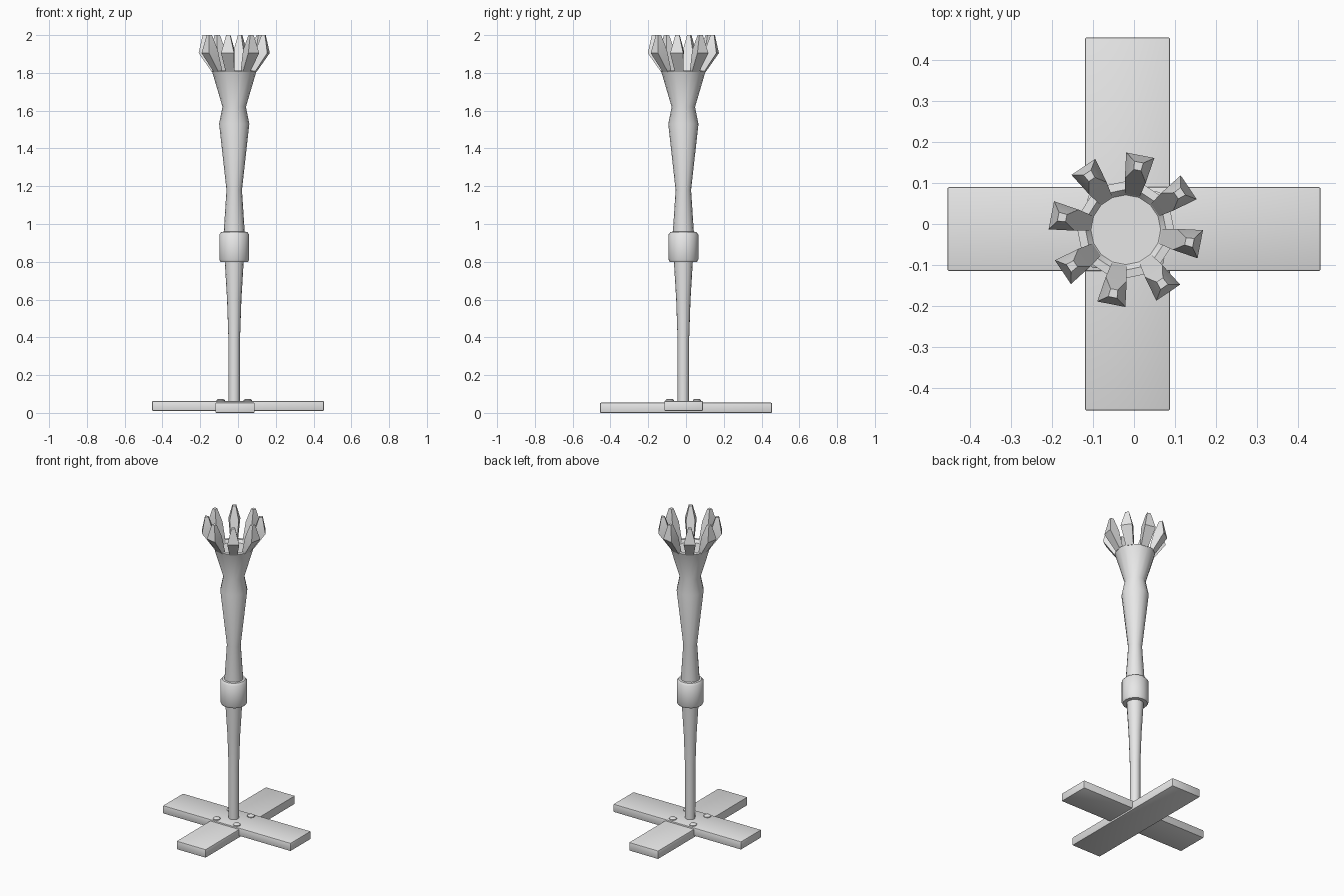
import bpy, bmesh, math
from mathutils import Vector, Matrix

if "Cube" in bpy.data.objects:
    bpy.data.objects.remove(bpy.data.objects["Cube"])

CX, CY = -0.02, -0.014      # pole axis
TURN = math.radians(-11)    # rotation of the prong ring
SIDES = 16

grey = bpy.data.materials.new("light grey")
grey.diffuse_color = (0.8, 0.8, 0.8, 1)
grey.use_nodes = True
grey.node_tree.nodes["Principled BSDF"].inputs["Base Color"].default_value = grey.diffuse_color


def finish(bm, name, smooth=40):
    bmesh.ops.recalc_face_normals(bm, faces=bm.faces)
    mesh = bpy.data.meshes.new(name)
    bm.to_mesh(mesh)
    bm.free()
    ob = bpy.data.objects.new(name, mesh)
    bpy.context.collection.objects.link(ob)
    mesh.materials.append(grey)
    bpy.ops.object.select_all(action='DESELECT')
    ob.select_set(True)
    bpy.context.view_layer.objects.active = ob
    bpy.ops.object.shade_smooth_by_angle(angle=math.radians(smooth))
    return ob


def loft(bm, rings):
    """Skin a list of point rings and cap both ends."""
    vs = [[bm.verts.new(p) for p in ring] for ring in rings]
    n = len(vs[0])
    for a, b in zip(vs, vs[1:]):
        for i in range(n):
            j = (i + 1) % n
            bm.faces.new((a[i], a[j], b[j], b[i]))
    bm.faces.new(vs[0][::-1])
    bm.faces.new(vs[-1])


def lathe(name, profile, x=CX, y=CY, sides=SIDES, smooth=40):
    bm = bmesh.new()
    rings = []
    for r, z in profile:
        angs = [TURN + 2 * math.pi * (i + 0.5) / sides for i in range(sides)]
        rings.append([Vector((x + r * math.cos(a), y + r * math.sin(a), z)) for a in angs])
    loft(bm, rings)
    return finish(bm, name, smooth)


def plank(name, x0, x1, y0, y1, z0, z1):
    bm = bmesh.new()
    bmesh.ops.create_cube(bm, size=1)
    size = Vector((x1 - x0, y1 - y0, z1 - z0))
    mid = Vector((x0 + x1, y0 + y1, z0 + z1)) / 2
    bmesh.ops.transform(bm, verts=bm.verts, matrix=Matrix.Translation(mid) @ Matrix.Diagonal((*size, 1)))
    bmesh.ops.bevel(bm, geom=bm.edges[:], offset=0.005, segments=2, profile=0.5, affect='EDGES')
    return finish(bm, name)


# Crossed foot planks, one slightly above the other
plank("foot_plank_side", -0.455, 0.455, -0.115, 0.09, 0.011, 0.063)
plank("foot_plank_front", -0.12, 0.088, -0.455, 0.455, 0.0, 0.054)

# Four bolt heads around the pole
for sx in (-1, 1):
    for sy in (-1, 1):
        lathe("bolt_head", [(0.022, 0.055), (0.022, 0.068), (0.015, 0.073)],
              CX + sx * 0.072, CY + sy * 0.072, 12)

# Pole with flared, shallow cup at the top
lathe("pole", [(0.03, 0.05), (0.031, 0.40), (0.038, 0.60), (0.05, 0.80), (0.056, 0.95),
               (0.041, 1.18), (0.08, 1.53), (0.062, 1.62), (0.118, 1.81),
               (0.098, 1.812), (0.085, 1.795)])

# Collar
lathe("collar", [(0.05, 0.80), (0.073, 0.80), (0.079, 0.812), (0.079, 0.945),
                 (0.068, 0.958), (0.05, 0.96)])

# Crown prongs: (inner r, inner z, outer r, outer z, inner half width, outer half width)
SECTIONS = [(0.086, 1.80, 0.116, 1.805, 0.018, 0.023),
            (0.122, 1.92, 0.185, 1.905, 0.026, 0.035),
            (0.148, 2.0, 0.168, 2.0, 0.009, 0.011)]
for k in range(8):
    a = TURN + k * math.pi / 4
    m = Matrix.Translation((CX, CY, 0)) @ Matrix.Rotation(a, 4, 'Z')
    bm = bmesh.new()
    loft(bm, [[m @ Vector(p) for p in ((ri, -wi, zi), (ro, -wo, zo), (ro, wo, zo), (ri, wi, zi))]
              for ri, zi, ro, zo, wi, wo in SECTIONS])
    finish(bm, "crown_prong", 30)
